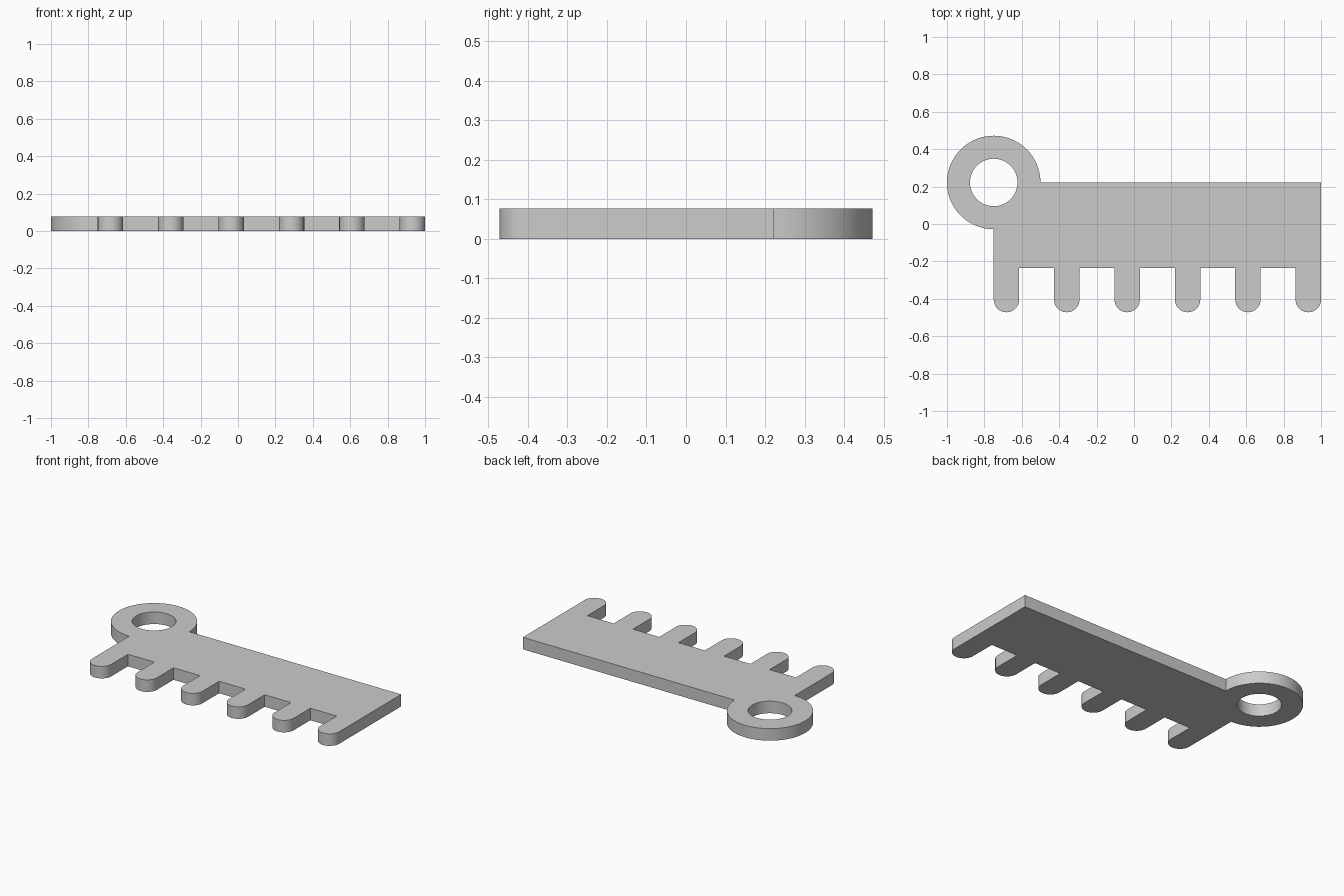
import bpy
import bmesh
from math import cos, sin, pi, radians

if "Cube" in bpy.data.objects:
    bpy.data.objects.remove(bpy.data.objects["Cube"], do_unlink=True)

THICK = 0.077
RING_X, RING_Y, RING_R, HOLE_R = -0.75, 0.222, 0.25, 0.127
RIGHT, ROOT_Y, TIP_Y = 1.0, -0.236, -0.472
TEETH, TOOTH_R = 6, 0.068


def arc(cx, cy, r, start, end, steps):
    """Points along an arc, both ends included."""
    angles = [start + (end - start) * i / steps for i in range(steps + 1)]
    return [(cx + r * cos(a), cy + r * sin(a)) for a in angles]


# Outline: ring, then the teeth from one end to the other, then the square corner
outline = arc(RING_X, RING_Y, RING_R, 0, 1.5 * pi, 72)
first = RING_X + TOOTH_R
pitch = (RIGHT - TOOTH_R - first) / (TEETH - 1)
for i in range(TEETH):
    x = first + i * pitch
    if i > 0:
        outline.append((x - TOOTH_R, ROOT_Y))
    outline += arc(x, TIP_Y + TOOTH_R, TOOTH_R, pi, 2 * pi, 24)
    if i < TEETH - 1:
        outline.append((x + TOOTH_R, ROOT_Y))
outline.append((RIGHT, RING_Y))
hole = arc(RING_X, RING_Y, HOLE_R, 0, 2 * pi, 72)[:-1]

# Fill the outline around the hole and extrude it to a plate
bm = bmesh.new()
edges = []
for loop in (outline, hole):
    verts = [bm.verts.new((x, y, 0)) for x, y in loop]
    edges += [bm.edges.new((v, verts[i - 1])) for i, v in enumerate(verts)]
bmesh.ops.triangle_fill(bm, use_beauty=True, use_dissolve=False, edges=edges)
extruded = bmesh.ops.extrude_face_region(bm, geom=bm.faces[:], use_keep_orig=True)
top = [g for g in extruded["geom"] if isinstance(g, bmesh.types.BMVert)]
bmesh.ops.translate(bm, verts=top, vec=(0, 0, THICK))
bmesh.ops.recalc_face_normals(bm, faces=bm.faces[:])

mesh = bpy.data.meshes.new("comb_plate")
bm.to_mesh(mesh)
bm.free()
plate = bpy.data.objects.new("comb_plate", mesh)
bpy.context.collection.objects.link(plate)

# Plain grey
grey = bpy.data.materials.new("plain_grey")
grey.use_nodes = True
colour = (0.6, 0.6, 0.6, 1)
grey.diffuse_color = colour
grey.node_tree.nodes["Principled BSDF"].inputs["Base Color"].default_value = colour
mesh.materials.append(grey)

bpy.ops.object.select_all(action="DESELECT")
plate.select_set(True)
bpy.context.view_layer.objects.active = plate
bpy.ops.object.shade_smooth_by_angle(angle=radians(30))
